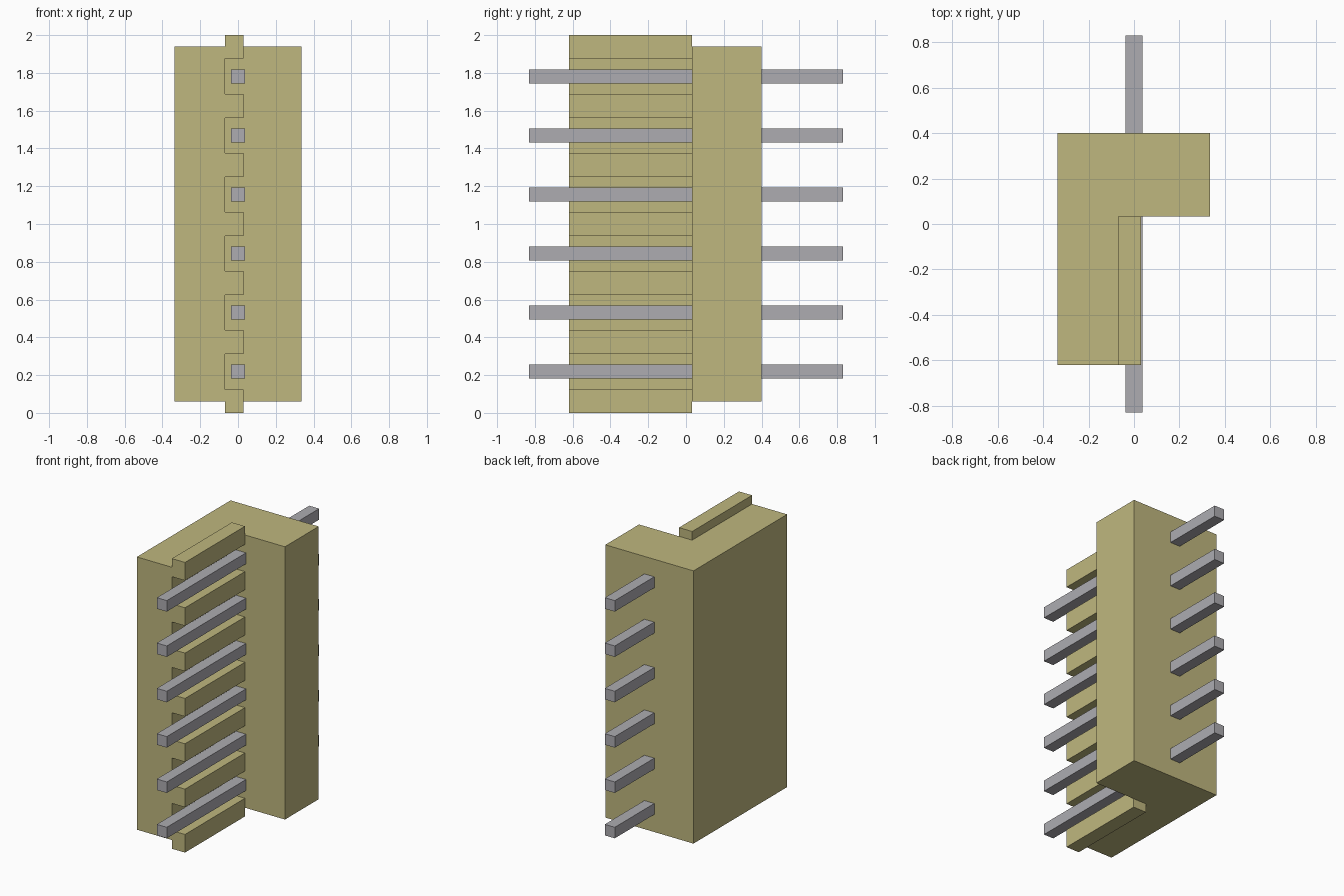
import bpy
import bmesh
from mathutils import Vector

cube = bpy.data.objects.get("Cube")
if cube:
    bpy.data.objects.remove(cube, do_unlink=True)


def material(name, rgb):
    m = bpy.data.materials.new(name)
    m.use_nodes = True
    m.diffuse_color = (*rgb, 1)
    m.node_tree.nodes["Principled BSDF"].inputs["Base Color"].default_value = (*rgb, 1)
    return m


def prism(name, outline, z0, z1, mat):
    """Extrude an xy outline from z0 to z1."""
    bm = bmesh.new()
    face = bm.faces.new([bm.verts.new((x, y, z0)) for x, y in outline])
    ext = bmesh.ops.extrude_face_region(bm, geom=[face])
    top = [g for g in ext["geom"] if isinstance(g, bmesh.types.BMVert)]
    bmesh.ops.translate(bm, verts=top, vec=Vector((0, 0, z1 - z0)))
    bmesh.ops.recalc_face_normals(bm, faces=bm.faces)
    mesh = bpy.data.meshes.new(name)
    bm.to_mesh(mesh)
    bm.free()
    mesh.materials.append(mat)
    ob = bpy.data.objects.new(name, mesh)
    bpy.context.collection.objects.link(ob)
    return ob


def rect(x0, x1, y0, y1):
    return [(x0, y0), (x1, y0), (x1, y1), (x0, y1)]


plastic = material("khaki plastic", (0.521, 0.474, 0.209))
metal = material("grey metal", (0.418, 0.413, 0.440))

PINS = 6
PITCH = 0.3125          # spacing of ribs and pins
RIB = 0.125             # rib height
LEFT, WALL, RIB_X, RIGHT = -0.337, -0.07, 0.03, 0.335
FRONT, STEP, BACK = -0.62, 0.033, 0.40

# L-shaped housing: thick back block and a side wall running forward
body = prism("housing", [(LEFT, FRONT), (WALL, FRONT), (WALL, STEP),
                         (RIGHT, STEP), (RIGHT, BACK), (LEFT, BACK)],
             0.06, 1.94, plastic)

# Ribs between the pins, fused to the housing
ribs = []
for i in range(PINS + 1):
    rib = prism(f"rib_{i + 1}", rect(WALL, RIB_X, FRONT, STEP),
                i * PITCH, i * PITCH + RIB, plastic)
    mod = body.modifiers.new(f"fuse_{i + 1}", "BOOLEAN")
    mod.operation = "UNION"
    mod.solver = "EXACT"
    mod.object = rib
    ribs.append(rib)

bpy.context.view_layer.update()
fused = bpy.data.meshes.new_from_object(
    body.evaluated_get(bpy.context.evaluated_depsgraph_get()))
body.modifiers.clear()
body.data = fused
for rib in ribs:
    bpy.data.objects.remove(rib, do_unlink=True)

# Square pins passing through the back block
for i in range(PINS):
    z = RIB + (PITCH - RIB) / 2 + i * PITCH
    prism(f"pin_{i + 1}", rect(-0.038, 0.038, -0.83, 0.83),
          z - 0.038, z + 0.038, metal)
